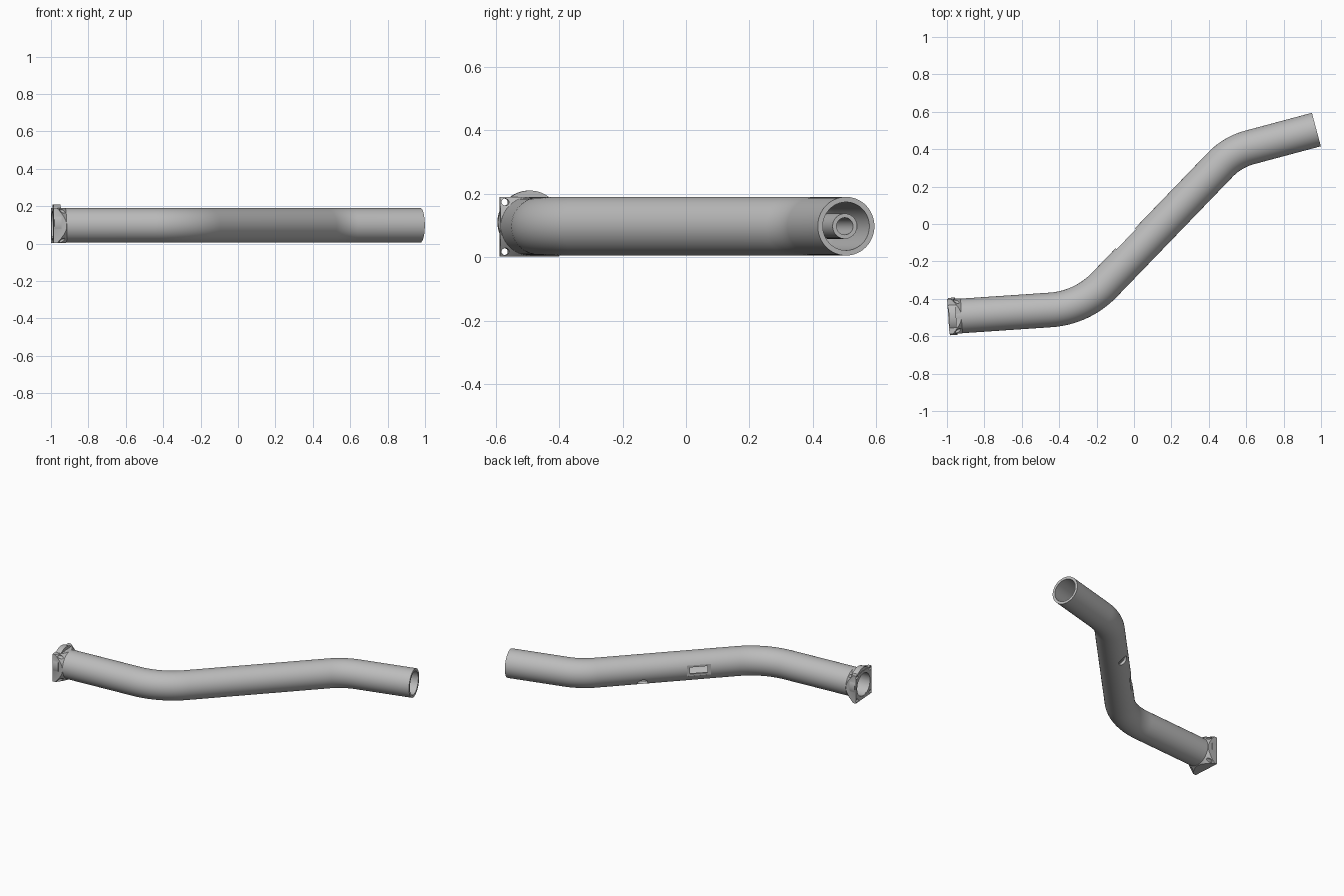
import bpy, bmesh, math
from mathutils import Vector, Matrix

if "Cube" in bpy.data.objects:
    bpy.data.objects.remove(bpy.data.objects["Cube"])

MID_Z, OUTER, INNER = 0.0975, 0.0925, 0.076
UP = Vector((0, 0, 1))

steel = bpy.data.materials.new("light grey metal")
steel.use_nodes = True
steel.diffuse_color = (0.5, 0.5, 0.5, 1)
steel.node_tree.nodes["Principled BSDF"].inputs["Base Color"].default_value = (0.5, 0.5, 0.5, 1)


def finish(name, bm):
    bmesh.ops.recalc_face_normals(bm, faces=bm.faces)
    mesh = bpy.data.meshes.new(name)
    bm.to_mesh(mesh)
    bm.free()
    ob = bpy.data.objects.new(name, mesh)
    bpy.context.collection.objects.link(ob)
    mesh.materials.append(steel)
    return ob


def frame(origin, direction):
    """Matrix with local z along direction, local y up where possible."""
    z = direction.normalized()
    x = UP.cross(z).normalized()
    y = z.cross(x)
    return Matrix.Translation(origin) @ Matrix((x, y, z)).transposed().to_4x4()


def cylinder(name, matrix, r1, r2, start, end, sides=64):
    bm = bmesh.new()
    bmesh.ops.create_cone(bm, cap_ends=True, segments=sides, radius1=r1, radius2=r2,
                          depth=end - start,
                          matrix=matrix @ Matrix.Translation((0, 0, (start + end) / 2)))
    return finish(name, bm)


def box(name, matrix, width, height, start, end):
    bm = bmesh.new()
    bmesh.ops.create_cube(bm, size=1, matrix=matrix
                          @ Matrix.Translation((0, 0, (start + end) / 2))
                          @ Matrix.Diagonal((width, height, end - start, 1)))
    return finish(name, bm)


def boolean(target, tool, operation):
    mod = target.modifiers.new(operation, "BOOLEAN")
    mod.operation, mod.object, mod.solver = operation, tool, "EXACT"
    bpy.context.view_layer.objects.active = target
    bpy.ops.object.modifier_apply(modifier=mod.name)
    bpy.data.objects.remove(tool)


def smooth(ob):
    bpy.ops.object.select_all(action="DESELECT")
    ob.select_set(True)
    bpy.context.view_layer.objects.active = ob
    bpy.ops.object.shade_smooth_by_angle(angle=math.radians(30))


def rounded_path(points, radii, steps=16):
    """Polyline with circular fillets at its inner corners."""
    path = [points[0]]
    for a, b, c, r in zip(points, points[1:], points[2:], radii):
        u, v = (b - a).normalized(), (c - b).normalized()
        turn = u.angle(v)
        start = b - u * r * math.tan(turn / 2)
        side = (v - u * u.dot(v)).normalized()
        for i in range(steps + 1):
            t = turn * i / steps
            path.append(start + u * r * math.sin(t) + side * r * (1 - math.cos(t)))
    return path + [points[-1]]


def hollow_sweep(name, path, outer, inner, sides=64):
    bm = bmesh.new()
    walls = []
    for radius in (outer, inner):
        rings = []
        for i, p in enumerate(path):
            d = path[min(i + 1, len(path) - 1)] - path[max(i - 1, 0)]
            # fillet ends use the straight direction nearby
            m = frame(p, d)
            rings.append([bm.verts.new(m @ Vector((radius * math.cos(t), radius * math.sin(t), 0)))
                          for t in (math.tau * k / sides for k in range(sides))])
        walls.append(rings)
    strips = [pair for w in walls for pair in zip(w, w[1:])]
    strips += [(walls[0][e], walls[1][e]) for e in (0, -1)]
    for a, b in strips:
        for k in range(sides):
            n = (k + 1) % sides
            bm.faces.new((a[k], a[n], b[n], b[k]))
    return finish(name, bm)


# Bent pipe
corners = [Vector((x, y, MID_Z)) for x, y in
           ((-0.99, -0.496), (-0.277, -0.448), (0.527, 0.385), (0.975, 0.505))]
pipe = hollow_sweep("bent_pipe", rounded_path(corners, (0.44, 0.34)), OUTER, INNER)

# Flat and slot on the back of the middle run
run = (corners[2] - corners[1]).normalized()
back = UP.cross(run)
slot_at = frame(corners[1] + run * 0.46 * 0.93, back)
boolean(pipe, box("flat_cutter", slot_at, 0.15, 0.072, 0.0845, 0.2), "DIFFERENCE")
boolean(pipe, box("slot_cutter", slot_at, 0.11, 0.045, 0.03, 0.2), "DIFFERENCE")

# Round hole on the lower back
hole_at = frame(corners[1] + run * 0.78, back - UP)
boolean(pipe, cylinder("hole_cutter", hole_at, 0.034, 0.034, 0.03, 0.2, 32), "DIFFERENCE")
smooth(pipe)

# Small sleeve lying against the wall inside the open end
out = (corners[3] - corners[2]).normalized()
tip = Vector((0.84, 0.501, MID_Z))
sleeve = hollow_sweep("inner_sleeve", [tip - out * 0.2, tip], 0.04, 0.027, 32)
smooth(sleeve)

# Square end flange, its corners tapering into the pipe
axis = (corners[1] - corners[0]).normalized()
face = frame(Vector((-0.993, -0.4955, MID_Z - 0.002)), axis)
flange = box("end_flange", face, 0.187, 0.187, 0, 0.075)
boolean(flange, cylinder("taper_cutter", face, 0.15, 0.09, -0.005, 0.076), "INTERSECT")

# Rounded tab on top of the flange
tab_at = face @ Matrix.Translation((0, 0.0145, 0))
boolean(flange, cylinder("tab", tab_at, 0.1, 0.1, 0.004, 0.042), "UNION")
boolean(flange, cylinder("bore_cutter", face, 0.0765, 0.0765, -0.1, 0.2), "DIFFERENCE")

# Corner bolt holes
for sx in (-1, 1):
    for sy in (-1, 1):
        spot = face @ Matrix.Translation((sx * 0.078, sy * 0.078, 0))
        boolean(flange, cylinder("bolt_cutter", spot, 0.011, 0.011, -0.1, 0.2, 24), "DIFFERENCE")
smooth(flange)
